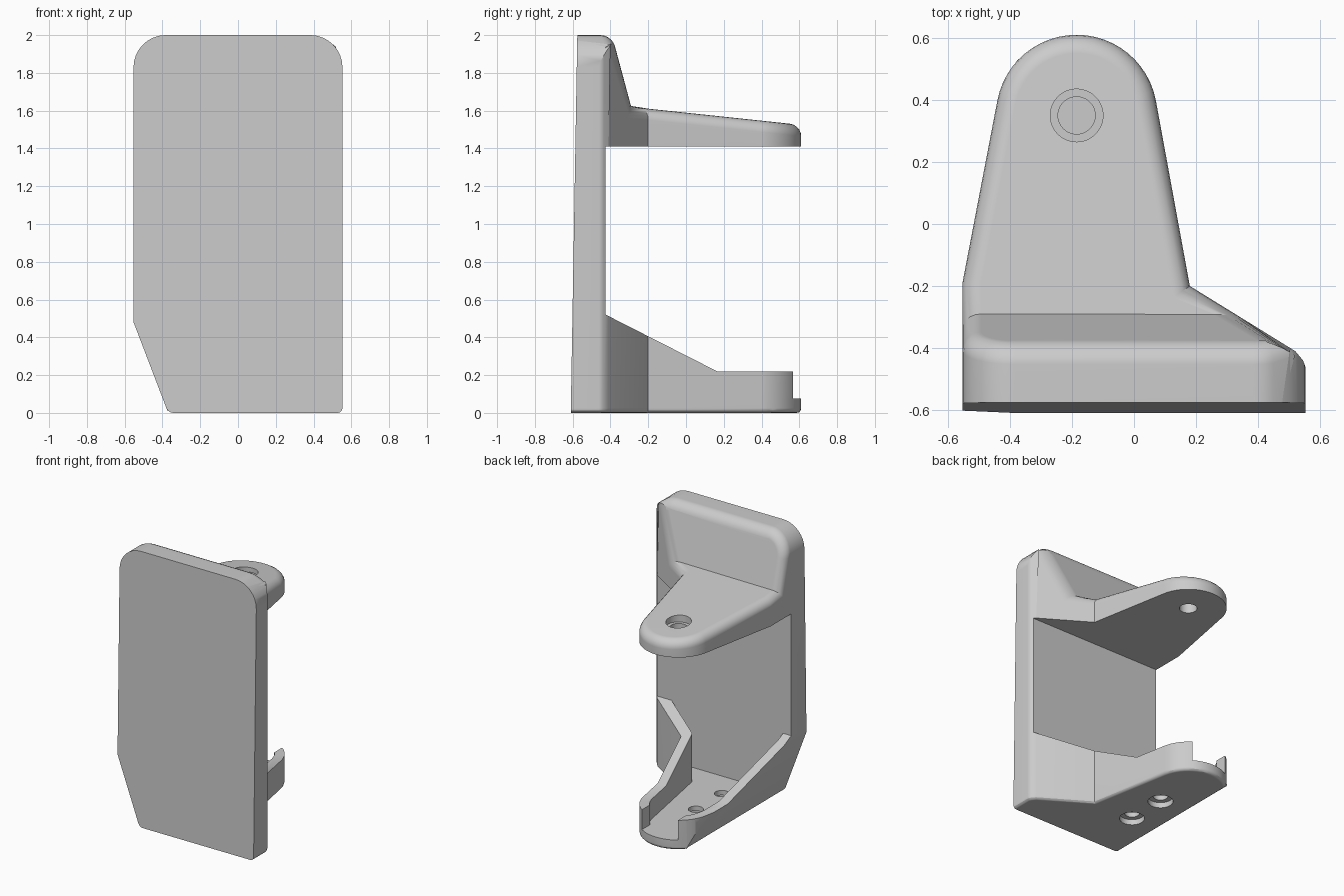
import bpy, bmesh, math

if "Cube" in bpy.data.objects:
    bpy.data.objects.remove(bpy.data.objects["Cube"], do_unlink=True)

HOLE_X = -0.185                 # axis of the rounded arm end
END_Y = 0.35
TILT = 11                       # angle where the end arc meets the tapered sides


def prism(name, points, axis, low, high):
    """Extrude a 2D outline along one axis."""
    place = {"X": lambda a, b, h: (h, a, b),
             "Y": lambda a, b, h: (a, h, b),
             "Z": lambda a, b, h: (a, b, h)}[axis]
    bm = bmesh.new()
    face = bm.faces.new([bm.verts.new(place(a, b, low)) for a, b in points])
    moved = bmesh.ops.extrude_face_region(bm, geom=[face])["geom"]
    step = place(0, 0, high - low)
    bmesh.ops.translate(bm, vec=step,
                        verts=[v for v in moved if isinstance(v, bmesh.types.BMVert)])
    bmesh.ops.recalc_face_normals(bm, faces=bm.faces)
    mesh = bpy.data.meshes.new(name)
    bm.to_mesh(mesh)
    bm.free()
    obj = bpy.data.objects.new(name, mesh)
    bpy.context.collection.objects.link(obj)
    return obj


def arc(cx, cy, radius, start, end, steps):
    angles = [math.radians(start + (end - start) * i / steps) for i in range(steps + 1)]
    return [(cx + radius * math.cos(a), cy + radius * math.sin(a)) for a in angles]


def disc(cx, cy, radius):
    return arc(cx, cy, radius, 0, 352.5, 47)


def combine(target, tool, operation):
    """Apply one boolean and discard the tool."""
    tool.hide_render = True
    mod = target.modifiers.new("cut", "BOOLEAN")
    mod.operation, mod.solver, mod.object = operation, "EXACT", tool
    graph = bpy.context.evaluated_depsgraph_get()
    mesh = bpy.data.meshes.new_from_object(target.evaluated_get(graph))
    target.modifiers.clear()
    target.data = mesh
    bpy.data.objects.remove(tool, do_unlink=True)


def round_edges(bm, wanted, radius, segments):
    edges = [e for e in bm.edges if len(e.link_faces) == 2 and e.is_convex
             and e.calc_face_angle() > 0.3 and wanted(e)]
    bmesh.ops.bevel(bm, geom=edges, offset=radius, offset_type="OFFSET",
                    segments=segments, profile=0.5, affect="EDGES",
                    clamp_overlap=False)


# Main body: plan, side and front outlines intersected
plan = (arc(HOLE_X, END_Y, 0.26, TILT, 180 - TILT, 24)
        + [(-0.6, -0.435), (-0.6, -0.8), (0.6, -0.8), (0.6, -0.6), (0.56, -0.48),
           (0.545, -0.44), (0.52, -0.41), (0.18, -0.2)])
side = [(-0.61, 0), (0.7, 0), (0.7, 0.22), (0.165, 0.22), (-0.425, 0.52),
        (-0.425, 1.41), (0.7, 1.41), (0.7, 1.515), (-0.29, 1.62),
        (-0.446, 2.2), (-0.572, 2.2)]
front = ([(-0.293, -0.2), (0.553, -0.2)]
         + arc(0.383, 1.83, 0.17, 0, 90, 8)
         + arc(-0.383, 1.83, 0.17, 90, 180, 8)
         + [(-0.553, 0.48)])
body = prism("bracket_body", plan, "Z", -0.5, 2.5)
combine(body, prism("side_outline", side, "X", -1, 1), "INTERSECT")
combine(body, prism("front_outline", front, "Y", -1.2, 1.2), "INTERSECT")

# Soft edges on the upper arm and a small radius under the tray
bm = bmesh.new()
bm.from_mesh(body.data)
bmesh.ops.remove_doubles(bm, verts=bm.verts, dist=0.003)
bmesh.ops.dissolve_limit(bm, angle_limit=0.02, verts=bm.verts, edges=bm.edges)
bm.normal_update()


def arm_top(face):
    n = face.normal
    return (abs(n.x) < 0.02 and n.y > 0.05 and n.z > 0.05
            and face.calc_center_median().z > 1.45)


def underside(face):
    return face.normal.z < -0.95 and face.calc_center_median().z < 0.01


round_edges(bm, lambda e: any(arm_top(f) for f in e.link_faces), 0.06, 5)
bm.normal_update()
round_edges(bm, lambda e: any(underside(f) for f in e.link_faces)
            and all(f.normal.y > -0.5 for f in e.link_faces), 0.025, 3)
bm.to_mesh(body.data)
bm.free()

# Hollow of the lower tray, following the slanted lower corner
hollow = (arc(HOLE_X, END_Y, 0.192, TILT, 180 - TILT, 24)
          + [(-0.487, -0.2), (-0.487, -0.425), (0.415, -0.425), (0.119, -0.242)])
cavity = prism("tray_hollow", hollow, "Z", 0.075, 1.2)
slant = [(-0.22, -0.2), (0.8, -0.2), (0.8, 1.6), (-0.605, 1.6), (-0.605, 0.8)]
combine(cavity, prism("slant_limit", slant, "Y", -1, 1), "INTERSECT")
combine(body, cavity, "DIFFERENCE")

# Opening in the end of the tray wall
opening = [(HOLE_X - 0.145, 0.42), (HOLE_X + 0.145, 0.42),
           (HOLE_X + 0.145, 0.8), (HOLE_X - 0.145, 0.8)]
combine(body, prism("end_opening", opening, "Z", 0.075, 0.5), "DIFFERENCE")

# Stepped holes: position, bore radius, bore range, recess range
holes = [(HOLE_X, END_Y, 0.06, 1.3, 1.8, 1.51, 1.85),
         (-0.15, 0.1, 0.05, -0.1, 0.15, -0.15, 0.04),
         (-0.15, -0.2, 0.05, -0.1, 0.15, -0.15, 0.04)]
for x, y, bore, low, high, recess_low, recess_high in holes:
    combine(body, prism("bore", disc(x, y, bore), "Z", low, high), "DIFFERENCE")
    combine(body, prism("recess", disc(x, y, 0.085), "Z", recess_low, recess_high),
            "DIFFERENCE")

# Plain grey finish
grey = bpy.data.materials.new("light_grey")
grey.use_nodes = True
grey.diffuse_color = (0.6, 0.6, 0.6, 1)
grey.node_tree.nodes["Principled BSDF"].inputs["Base Color"].default_value = (0.6, 0.6, 0.6, 1)
body.data.materials.clear()
body.data.materials.append(grey)

# Smooth fillets with crisp corners
bpy.ops.object.select_all(action="DESELECT")
body.select_set(True)
bpy.context.view_layer.objects.active = body
bpy.ops.object.shade_smooth_by_angle(angle=math.radians(30))
normals = body.modifiers.new("even_shading", "WEIGHTED_NORMAL")
normals.keep_sharp = True
